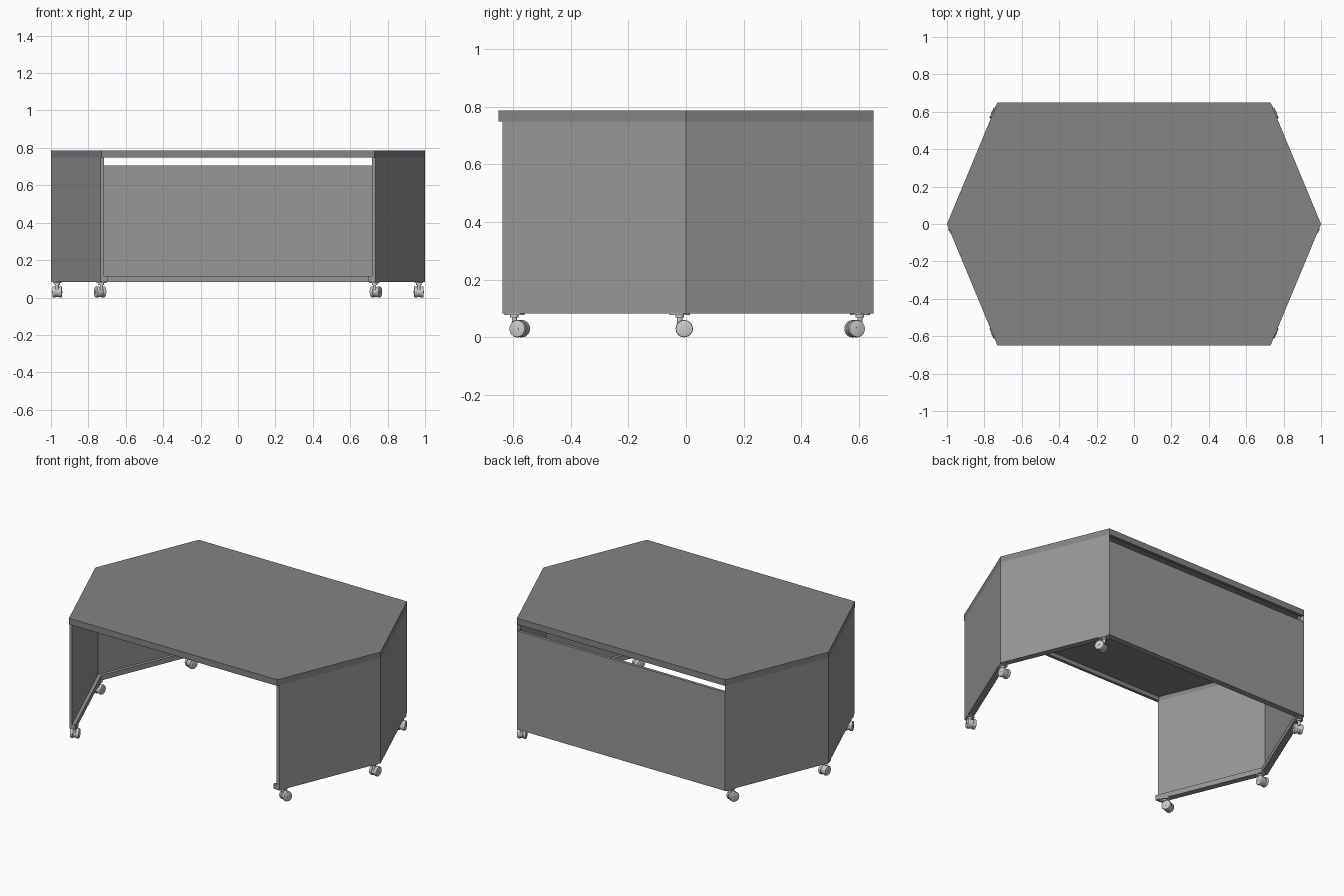
import bpy, bmesh, math
from mathutils import Matrix

if "Cube" in bpy.data.objects:
    bpy.data.objects.remove(bpy.data.objects["Cube"])

HX, CX, HY = 1.0, 0.73, 0.65          # tip, corner x, half depth
SLOPE = (HX - CX) / HY
EDGE = math.hypot(HX - CX, HY) / HY
FRONT = -0.637                        # front end of the side walls
Z0, Z1, Z2 = 0.083, 0.748, 0.787      # wall bottom, top rim bottom, top


def material(name, v):
    m = bpy.data.materials.new(name)
    m.diffuse_color = (v, v, v, 1)
    m.use_nodes = True
    m.node_tree.nodes["Principled BSDF"].inputs["Base Color"].default_value = m.diffuse_color
    return m


PANEL, TOP = material("panel_grey", 0.31), material("top_grey", 0.23)


def finish(name, bm, mat=None, smooth=False):
    bmesh.ops.recalc_face_normals(bm, faces=bm.faces)
    me = bpy.data.meshes.new(name)
    bm.to_mesh(me)
    bm.free()
    ob = bpy.data.objects.new(name, me)
    bpy.context.collection.objects.link(ob)
    if mat:
        me.materials.append(mat)
    if smooth:
        bpy.context.view_layer.objects.active = ob
        bpy.ops.object.select_all(action='DESELECT')
        ob.select_set(True)
        bpy.ops.object.shade_smooth_by_angle(angle=math.radians(35))
    return ob


def prism(name, pts, z0, z1, mat):
    bm = bmesh.new()
    face = bm.faces.new([bm.verts.new((x, y, z0)) for x, y in pts])
    ext = bmesh.ops.extrude_face_region(bm, geom=[face])
    verts = [v for v in ext['geom'] if isinstance(v, bmesh.types.BMVert)]
    bmesh.ops.translate(bm, verts=verts, vec=(0, 0, z1 - z0))
    return finish(name, bm, mat)


def side_point(t, y):
    """Point at depth y on the slanted outline moved inward by t."""
    return (HX - t * EDGE - SLOPE * abs(y), y)


def outline(t):
    right = [side_point(t, y) for y in (t - HY, 0, HY - t)]
    return right + [(-x, y) for x, y in reversed(right)]


# hexagonal table top: a board with a hanging rim, hollow below
def table_top(rim, ceiling):
    bm = bmesh.new()

    def ring(t, z):
        return [bm.verts.new((x, y, z)) for x, y in outline(t)]
    rings = [ring(0, Z2), ring(0, Z1), ring(rim, Z1), ring(rim, ceiling)]
    for a, b in zip(rings, rings[1:]):
        for i in range(6):
            j = (i + 1) % 6
            bm.faces.new((a[i], a[j], b[j], b[i]))
    bm.faces.new(rings[0])
    bm.faces.new(rings[-1])
    finish("table_top", bm, TOP)


table_top(0.018, 0.775)


# folded side walls with a thicker rail along the inside bottom
def wall(name, a, b, t0, t1, z0, z1, side):
    def p(t, y):
        return side_point(t, HY - t if y == HY else y)
    pts = [p(t0, a), p(t0, b), p(t1, b), p(t1, a)]
    prism(name, [(x * side, y) for x, y in pts], z0, z1, PANEL)


for s, side in ((-1, "left"), (1, "right")):
    for part, a, b in (("front", FRONT, 0), ("back", 0, HY)):
        wall(f"{side}_{part}_panel", a, b, 0, 0.018, Z0, Z1, s)
        wall(f"{side}_{part}_rail", a, b, 0.018, 0.038, Z0, 0.115, s)


# back panel, lower than the top so a slot stays open
def back_strip(name, t0, t1, z0, z1):
    (x0, y0), (x1, y1) = side_point(t0, HY - t0), side_point(t1, HY - t1)
    prism(name, [(-x0, y0), (x0, y0), (x1, y1), (-x1, y1)], z0, z1, PANEL)


back_strip("back_panel", 0, 0.018, Z0, 0.707)
back_strip("back_rail", 0.018, 0.038, Z0, 0.115)


# twin-wheel casters
def cyl(bm, r, depth, loc, axis='Z', seg=24, bevel=0.0, squash=1.0):
    rot = Matrix.Rotation(math.pi / 2, 4, 'Y') if axis == 'X' else Matrix()
    m = Matrix.Translation(loc) @ Matrix.Diagonal((squash, 1, 1, 1)) @ rot
    res = bmesh.ops.create_cone(bm, cap_ends=True, segments=seg, radius1=r,
                                radius2=r, depth=depth, matrix=m)
    if bevel:
        edges = {e for v in res['verts'] for e in v.link_edges
                 if any(len(f.verts) > 4 for f in e.link_faces)}
        bmesh.ops.bevel(bm, geom=list(edges), offset=bevel, segments=2,
                        profile=0.5, affect='EDGES')


def caster(name, x, y, angle, trail):
    place = Matrix.Translation((x, y, 0)) @ Matrix.Rotation(angle, 4, 'Z')
    wheels = bmesh.new()
    for s in (-1, 1):
        cyl(wheels, 0.03, 0.019, (s * 0.0165, trail, 0.03), 'X', bevel=0.005)
        cyl(wheels, 0.006, 0.002, (s * 0.0265, trail, 0.03), 'X', 12)
    finish(name + "_wheels", wheels, None, True).matrix_world = place

    mount = bmesh.new()
    cyl(mount, 0.036, 0.005, (0, 0, 0.0805), squash=0.65)   # oval plate
    cyl(mount, 0.015, 0.010, (0, 0, 0.073))
    cyl(mount, 0.009, 0.030, (0, 0, 0.056), seg=16)
    cyl(mount, 0.026, 0.016, (0, trail, 0.03), 'X')
    finish(name + "_mount", mount, None, True).matrix_world = place


turn = math.atan(SLOPE)               # corner casters follow the slanted walls
for s, side in ((-1, "left"), (1, "right")):
    caster(f"{side}_front_caster", s * 0.730, -0.595, -s * turn, 0.02)
    caster(f"{side}_middle_caster", s * 0.967, -0.022, 0, 0.016)
    caster(f"{side}_back_caster", s * 0.730, 0.603, math.pi + s * turn, 0.02)
